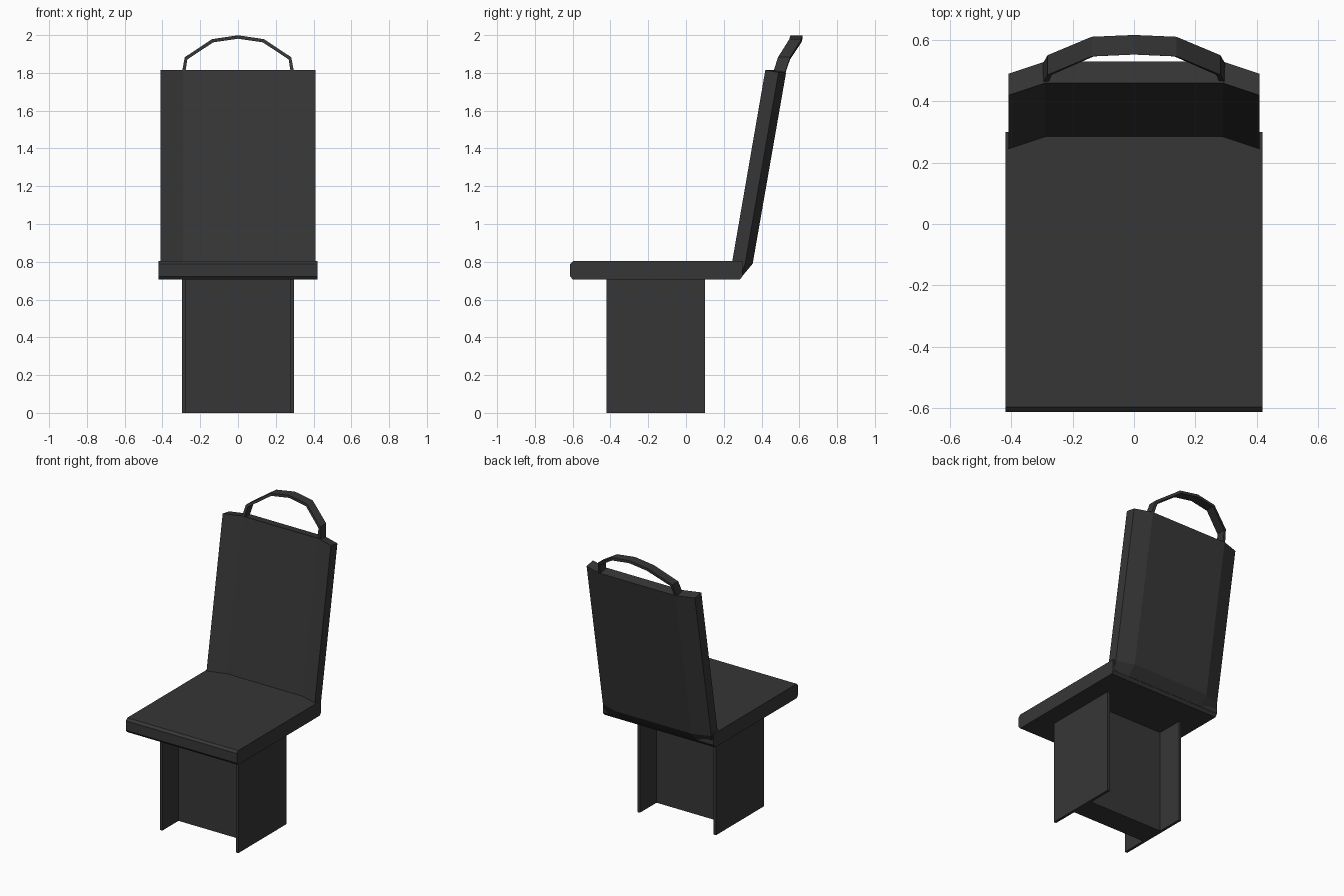
import bpy, bmesh
from mathutils import Vector

if "Cube" in bpy.data.objects:
    bpy.data.objects.remove(bpy.data.objects["Cube"])

mat = bpy.data.materials.new("charcoal")
mat.diffuse_color = (0.037, 0.037, 0.037, 1)
mat.use_nodes = True
mat.node_tree.nodes["Principled BSDF"].inputs["Base Color"].default_value = mat.diffuse_color


def finish(name, bm):
    bmesh.ops.recalc_face_normals(bm, faces=bm.faces)
    me = bpy.data.meshes.new(name)
    bm.to_mesh(me)
    bm.free()
    me.materials.append(mat)
    ob = bpy.data.objects.new(name, me)
    bpy.context.collection.objects.link(ob)
    return ob


def loft(name, rings):
    """Skin a list of equal-length closed rings and cap both ends."""
    bm = bmesh.new()
    rows = [[bm.verts.new(p) for p in r] for r in rings]
    n = len(rows[0])
    for a, b in zip(rows, rows[1:]):
        for i in range(n):
            j = (i + 1) % n
            bm.faces.new((a[i], a[j], b[j], b[i]))
    bm.faces.new(rows[0])
    bm.faces.new(rows[-1])
    return finish(name, bm)


def box(name, x0, x1, y0, y1, z0, z1):
    ring = lambda z: [(x0, y0, z), (x1, y0, z), (x1, y1, z), (x0, y1, z)]
    return loft(name, [ring(z0), ring(z1)])


# Seat cushion: side profile with chamfered front, extruded across x
profile = [(-0.598, 0.705), (0.285, 0.705), (0.300, 0.725), (0.300, 0.803),
           (-0.598, 0.803), (-0.613, 0.788), (-0.613, 0.722)]
loft("seat", [[(x, y, z) for y, z in profile] for x in (-0.42, 0.42)])

# Backrest: flat centre with two forward-angled wings, leaning back
XS = (-0.41, -0.29, 0.29, 0.41)
DY = (0, 0.04, 0.04, 0)


def back_ring(front_y, front_z, back_y, back_z, curve):
    front = [(x, front_y + d, front_z) for x, d in zip(XS, DY)]
    back = [(x, back_y + d * curve, back_z) for x, d in zip(XS, DY)]
    return front + back[::-1]


loft("backrest", [back_ring(0.235, 0.71, 0.283, 0.706, 0),
                  back_ring(0.245, 0.803, 0.313, 0.79, 1),
                  back_ring(0.420, 1.815, 0.490, 1.803, 1)])

# Grab handle: flat strap swept over an arch (half path mirrored)
half = [(0.290, 0.458, 1.79), (0.275, 0.487, 1.877),
        (0.135, 0.547, 1.970), (0, 0.553, 1.990)]
path = [(-x, y, z) for x, y, z in half] + half[-2::-1]
rings = []
for i, p in enumerate(path):
    a, b = path[max(i - 1, 0)], path[min(i + 1, len(path) - 1)]
    n = Vector((a[2] - b[2], 0, b[0] - a[0])).normalized() * 0.009
    w = Vector((0, 0.064, 0))
    p = Vector(p)
    rings.append([p + n, p + n + w, p - n + w, p - n])
loft("grab_handle", rings)

# Pedestal: two side plates with a recessed core between them
for name, s in (("left_side_plate", -1), ("right_side_plate", 1)):
    xa, xb = sorted((s * 0.297, s * 0.279))
    box(name, xa, xb, -0.42, 0.10, 0, 0.71)
box("pedestal_core", -0.28, 0.28, -0.245, -0.08, 0, 0.71)
